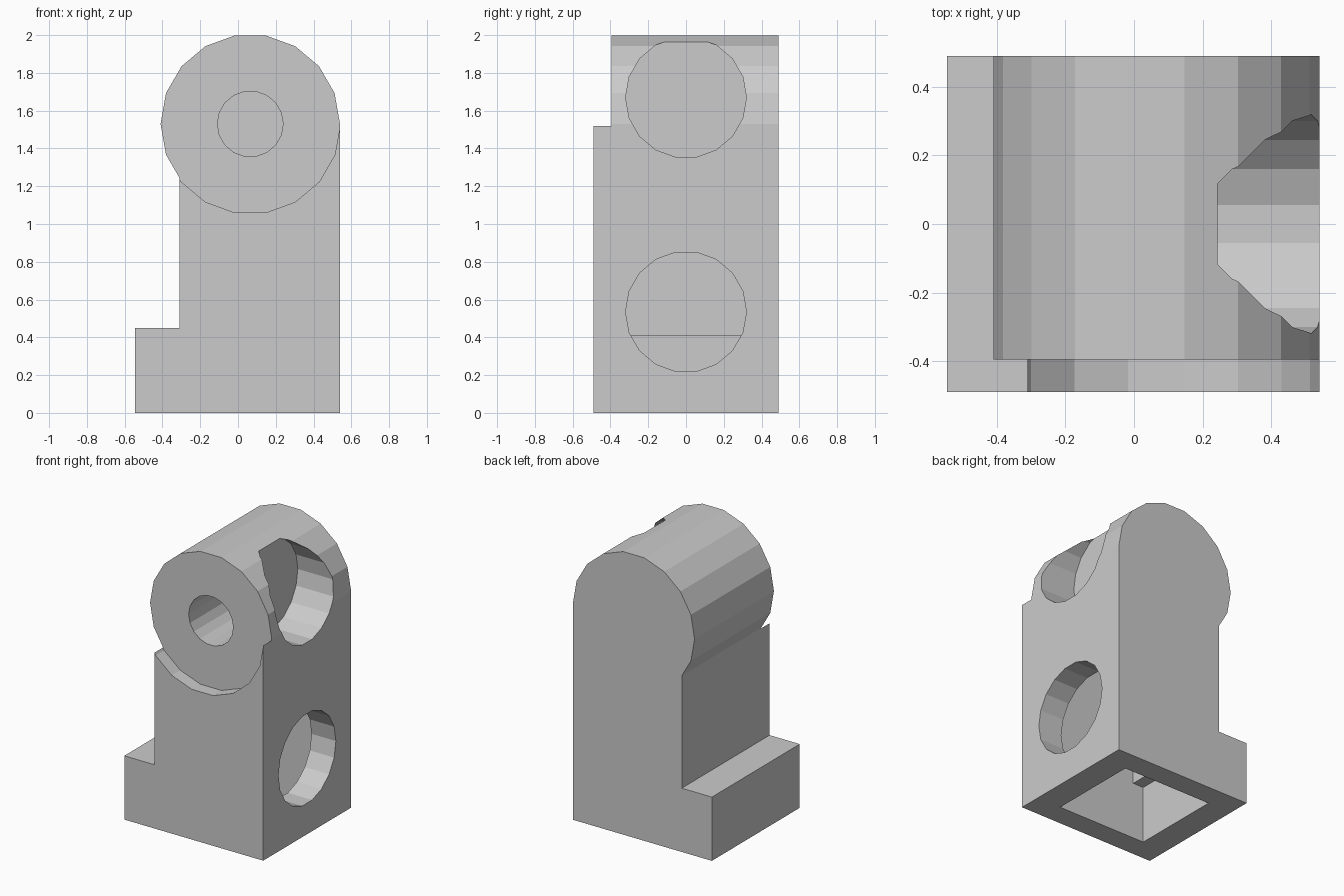
import bpy, bmesh, math

if "Cube" in bpy.data.objects:
    bpy.data.objects.remove(bpy.data.objects["Cube"], do_unlink=True)

SIDES = 18
PIVOT = (0.065, 1.53)  # x, z of the rounded head


def arc(centre, radius, start=0, end=SIDES):
    """Points of an 18-sided circle, counted in steps."""
    step = math.tau / SIDES
    return [(centre[0] + radius * math.cos(i * step),
             centre[1] + radius * math.sin(i * step)) for i in range(start, end)]


def prism(name, profile, low, high, axis="Y"):
    """Extrude a (horizontal, z) profile along an axis from low to high."""
    def place(p, depth):
        return (p[0], depth, p[1]) if axis == "Y" else (depth, p[0], p[1])
    bm = bmesh.new()
    ends = [[bm.verts.new(place(p, d)) for p in profile] for d in (low, high)]
    for ring in ends:
        bm.faces.new(ring)
    count = len(profile)
    for i in range(count):
        j = (i + 1) % count
        bm.faces.new((ends[0][i], ends[0][j], ends[1][j], ends[1][i]))
    bmesh.ops.recalc_face_normals(bm, faces=bm.faces)
    mesh = bpy.data.meshes.new(name)
    bm.to_mesh(mesh)
    bm.free()
    obj = bpy.data.objects.new(name, mesh)
    bpy.context.collection.objects.link(obj)
    return obj


def rectangle(x0, x1, z0, z1):
    return [(x0, z0), (x1, z0), (x1, z1), (x0, z1)]


def cut(target, cutter):
    """Subtract the cutter, then remove it."""
    cutter.hide_render = True
    mod = target.modifiers.new("cut", "BOOLEAN")
    mod.operation = "DIFFERENCE"
    mod.solver = "EXACT"
    mod.object = cutter
    bpy.context.view_layer.objects.active = target
    bpy.ops.object.modifier_apply(modifier=mod.name)
    bpy.data.objects.remove(cutter, do_unlink=True)


# Body: foot, column and rounded head in one profile
outline = [(-0.545, 0), (0.54, 0)] + arc(PIVOT, 0.475, 0, 11)
outline += [(-0.31, 1.244), (-0.31, 0.45), (-0.545, 0.45)]
body = prism("bracket_body", outline, -0.49, 0.49)

# Round recess that sets the head back from the front
cut(body, prism("head_recess", arc(PIVOT, 0.477), -0.6, -0.395))

# Hollow in the foot and column, open underneath
cut(body, prism("foot_hollow", rectangle(-0.355, 0.35, -0.1, 0.41), -0.33, 0.33))
cut(body, prism("column_hollow", rectangle(-0.27, 0.35, 0.3, 1.2), -0.33, 0.33))

# Blind bore in the front of the head
cut(body, prism("front_bore", arc(PIVOT, 0.174), -0.6, 0.2))

# Two round openings in the left side
cut(body, prism("lower_opening", arc((0, 0.535), 0.32), 0.3, 0.7, "X"))
cut(body, prism("upper_opening", arc((0, 1.67), 0.32), 0.243, 0.7, "X"))

# Plain grey finish
grey = bpy.data.materials.new("light_grey")
grey.use_nodes = True
colour = (0.6, 0.6, 0.6, 1)
grey.diffuse_color = colour
grey.node_tree.nodes["Principled BSDF"].inputs["Base Color"].default_value = colour
body.data.materials.clear()
body.data.materials.append(grey)
for face in body.data.polygons:
    face.material_index = 0
